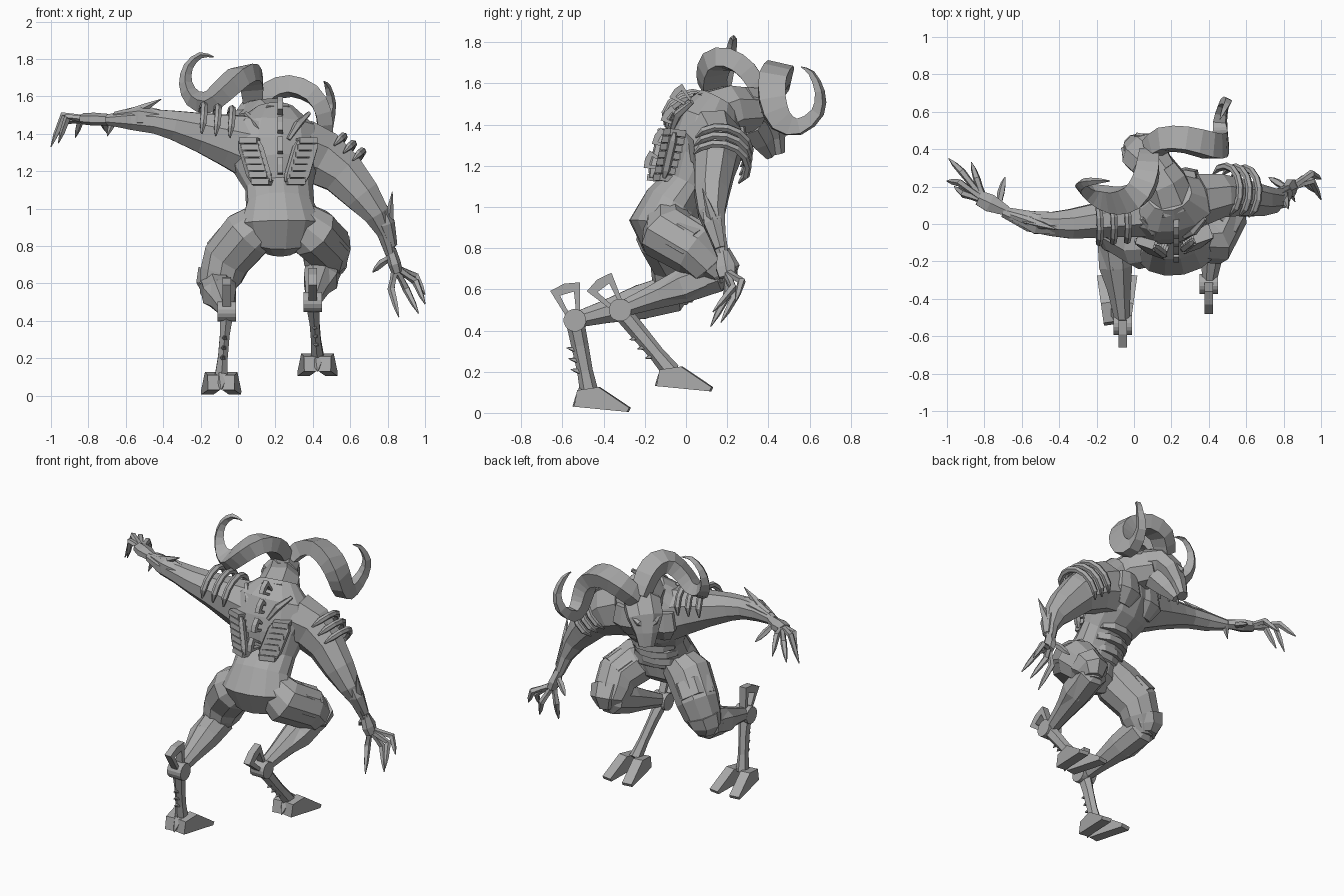
import bpy
import bmesh
from math import sin, cos, pi
from mathutils import Vector, Matrix

if "Cube" in bpy.data.objects:
    bpy.data.objects.remove(bpy.data.objects["Cube"], do_unlink=True)

STONE = (.4, .4, .4, 1)
stone = bpy.data.materials.new("stone_grey")
stone.use_nodes = True
stone.diffuse_color = STONE
stone.node_tree.nodes["Principled BSDF"].inputs["Base Color"].default_value = STONE

X, Y, Z = Vector((1, 0, 0)), Vector((0, 1, 0)), Vector((0, 0, 1))
LATERAL = Vector((.97, .24, 0))      # shoulder line
FORWARD = Vector((-.24, .97, 0))     # chest direction


def finish(name, bm):
    bmesh.ops.recalc_face_normals(bm, faces=bm.faces[:])
    mesh = bpy.data.meshes.new(name)
    bm.to_mesh(mesh)
    bm.free()
    mesh.materials.append(stone)
    obj = bpy.data.objects.new(name, mesh)
    bpy.context.collection.objects.link(obj)
    return obj


def loft(name, points, radii, sides=8, ref=X):
    """Faceted tube through points; each radius is a number or a (width, depth) pair."""
    bm = bmesh.new()
    points = [Vector(p) for p in points]
    last = len(points) - 1
    side, rings = Vector(ref), []
    for i, (p, r) in enumerate(zip(points, radii)):
        width, depth = r if isinstance(r, tuple) else (r, r)
        along = (points[min(i + 1, last)] - points[max(i - 1, 0)]).normalized()
        side = (side - along * side.dot(along)).normalized()
        across = along.cross(side)
        angles = [2 * pi * (k + .5) / sides for k in range(sides)]
        rings.append([bm.verts.new(p + side * cos(a) * width + across * sin(a) * depth)
                      for a in angles])
    for low, high in zip(rings, rings[1:]):
        for k in range(sides):
            n = (k + 1) % sides
            bm.faces.new((low[k], low[n], high[n], high[k]))
    bm.faces.new(rings[0])
    bm.faces.new(rings[-1])
    return finish(name, bm)


def rounded(values):
    """Insert a spline midpoint between each pair of neighbouring vectors."""
    values = [Vector(v) for v in values]
    padded = [values[0]] + values + [values[-1]]
    result = []
    for a, b, c, d in zip(padded, padded[1:], padded[2:], padded[3:]):
        result += [b, (b + c) * .5625 - (a + d) * .0625]
    return result + [values[-1]]


def plate(name, outline, origin, u, v, thick, scale=1):
    """Flat outline in the u, v plane, extruded both ways along its normal."""
    bm = bmesh.new()
    u, v = Vector(u).normalized(), Vector(v).normalized()
    normal = u.cross(v).normalized()
    start = Vector(origin) - normal * thick / 2
    face = bm.faces.new([bm.verts.new(start + (u * a + v * b) * scale) for a, b in outline])
    new = bmesh.ops.extrude_face_region(bm, geom=[face])["geom"]
    bmesh.ops.translate(bm, vec=normal * thick,
                        verts=[g for g in new if isinstance(g, bmesh.types.BMVert)])
    return finish(name, bm)


def box(name, centre, size, axes):
    bm = bmesh.new()
    bmesh.ops.create_cube(bm, size=1)
    turn = Matrix([a.normalized() for a in axes]).transposed().to_4x4()
    bmesh.ops.transform(bm, verts=bm.verts[:],
                        matrix=Matrix.Translation(centre) @ turn @ Matrix.Diagonal((*size, 1)))
    return finish(name, bm)


def spike(name, base, tip, radius, ref=X):
    base, tip = Vector(base), Vector(tip)
    return loft(name, [base, base.lerp(tip, .5), tip], [radius, radius * .6, .002], 5, ref)


def hoops(name, start, end, radius, middle):
    """Three raised rib hoops arching over a limb between two points."""
    start, end = Vector(start), Vector(end)
    axis = (end - start).normalized()
    up = (Vector(middle) - axis * axis.dot(middle)).normalized()
    out = axis.cross(up)
    for i in range(3):
        centre = start.lerp(end, i / 2)
        arc = [centre + (up * cos(a) + out * sin(a)) * radius
               for a in [pi * (k / 8 - .5) * 1.1 for k in range(9)]]
        loft(f"{name}_{i}", arc, [.005] + [.02] * 7 + [.005], 6, axis)


# Torso, from crotch to the base of the neck
loft("torso",
     [(.225, -.05, .785), (.23, -.09, .84), (.235, -.12, .92), (.225, -.07, 1.02), (.22, -.01, 1.11),
      (.2, .05, 1.22), (.19, .09, 1.33), (.2, .11, 1.43), (.19, .16, 1.52)],
     [(.1, .07), (.19, .125), (.23, .155), (.185, .135), (.185, .11),
      (.23, .17), (.28, .18), (.24, .16), (.12, .1)], 14, LATERAL)
loft("neck", [(.2, .1, 1.42), (.16, .22, 1.47), (.09, .33, 1.47)], [.15, .13, .11], 8, Z)

# Chest muscles and belly bands
for side in (-1, 1):
    middle = Vector((.18, .1, 1.3)) + FORWARD * .125 + LATERAL * side * .1
    loft("chest_muscle", [middle - Z * .1 - FORWARD * .04, middle - Z * .02, middle + Z * .09],
         [(.06, .03), (.11, .055), (.09, .04)], 8, LATERAL)
for i in range(3):
    centre = Vector((.22 - .004 * i, -.075 + .04 * i, .97 + .06 * i))
    loft("belly_band", [centre - Z * .02 + FORWARD * .03, centre + Z * .02 + FORWARD * .035],
         [(.145, .11), (.15, .105)], 10, LATERAL)

# Head, long-faced, turned towards the right arm
CHEEK = Vector((.7, .7, 0))
loft("head", [(.15, .27, 1.5), (.08, .35, 1.49), (.03, .39, 1.43), (0, .42, 1.34), (-.015, .44, 1.26)],
     [(.09, .09), (.12, .095), (.115, .08), (.075, .055), (.05, .033)], 8, CHEEK)
loft("jaw", [(.1, .32, 1.4), (.05, .37, 1.32), (.01, .41, 1.25)], [.08, .06, .03], 6, CHEEK)
for side in (-1, 1):
    brow = Vector((-.015, .435, 1.42)) + CHEEK * side * .05
    loft("brow", [brow - CHEEK * side * .04 - Z * .03, brow,
                  brow + CHEEK * side * .04 + X * .03 - Y * .03 + Z * .03],
         [.01, .02, .008], 5, Z)

# Curled ribbon horns, broad at the skull and thin at the tip
taper = rounded([(.07, .06), (.085, .065), (.09, .065), (.095, .065), (.09, .06), (.08, .055),
                 (.052, .048), (.036, .036), (.026, .026), (.017, .017), (.003, .003)])
taper = [tuple(t) for t in taper]
loft("left_horn", rounded(
     [(.09, .4, 1.54), (.16, .45, 1.62), (.28, .45, 1.655), (.4, .42, 1.61), (.455, .42, 1.52),
      (.465, .46, 1.42), (.46, .55, 1.39), (.48, .64, 1.46), (.5, .65, 1.56), (.48, .61, 1.65),
      (.46, .56, 1.68)]), taper, 4, Y)
loft("right_horn", rounded(
     [(.08, .37, 1.55), (.075, .3, 1.66), (.055, .22, 1.715), (.005, .15, 1.705), (-.08, .125, 1.63),
      (-.16, .14, 1.57), (-.24, .17, 1.59), (-.28, .2, 1.67), (-.265, .22, 1.76), (-.2, .23, 1.82),
      (-.13, .23, 1.81)]), taper, 4, X)

# Arms
loft("right_arm",
     [(.1, .07, 1.32), (-.05, .04, 1.365), (-.19, .02, 1.405), (-.34, 0, 1.445), (-.44, 0, 1.465),
      (-.56, .015, 1.475), (-.7, .065, 1.475)],
     [(.15, .19), (.12, .15), (.1, .115), .085, .07, .06, .03], 8, Y)
loft("left_arm",
     [(.34, .13, 1.31), (.45, .15, 1.27), (.56, .14, 1.19), (.665, .125, 1.07), (.74, .125, .97),
      (.785, .15, .87), (.815, .18, .76)],
     [(.15, .18), (.125, .16), (.105, .13), (.09, .105), (.07, .075), .045, .03], 8, Y)
spike("right_elbow_spur", (-.58, .02, 1.5), (-.41, -.03, 1.585), .035, Y)
spike("left_elbow_spur", (.8, .15, .88), (.825, .08, 1.09), .035, Y)
loft("right_forearm_guard", [(-.42, -.01, 1.48), (-.52, 0, 1.49), (-.66, .05, 1.49)],
     [.05, .062, .028], 6, Y)
loft("left_forearm_guard", [(.755, .12, 1), (.79, .13, .92), (.825, .165, .8)],
     [.045, .05, .028], 6, Y)
spike("right_wrist_spur", (-.67, .06, 1.46), (-.7, .05, 1.385), .022, Y)
hoops("right_shoulder_hoop", (-.05, .04, 1.4), (-.2, .03, 1.42), .135, Z)
hoops("left_shoulder_hoop", (.48, .17, 1.28), (.58, .16, 1.2), .14, Vector((.5, .6, .6)))

# Hands: palm, then clawed fingers from palm through knuckle to tip
HANDS = {
    "right": ((-.68, .07, 1.475), (-.83, .14, 1.48),
              [((-.92, .28, 1.47), (-.99, .35, 1.38)), ((-.93, .22, 1.5), (-1, .23, 1.33)),
               ((-.91, .16, 1.49), (-.96, .2, 1.35)), ((-.84, .24, 1.48), (-.87, .33, 1.38)),
               ((-.71, .17, 1.44), (-.69, .25, 1.4))]),
    "left": ((.815, .18, .78), (.85, .2, .66),
             [((.82, .2, .57), (.86, .12, .42)), ((.9, .24, .57), (.965, .17, .44)),
              ((.95, .23, .61), (1, .13, .49)), ((.95, .27, .64), (1, .24, .54)),
              ((.77, .22, .71), (.72, .25, .66))]),
}
for hand, (wrist, palm, fingers) in HANDS.items():
    wrist, palm = Vector(wrist), Vector(palm)
    loft(f"{hand}_palm", [wrist, wrist.lerp(palm, .6), palm], [.03, (.055, .035), (.045, .03)], 6, Y)
    for i, (knuckle, tip) in enumerate(fingers):
        knuckle, tip = Vector(knuckle), Vector(tip)
        root = wrist.lerp(palm, .3 if i == 4 else .8)
        loft(f"{hand}_finger_{i}", [root, root.lerp(knuckle, .6), knuckle, knuckle.lerp(tip, .6), tip],
             [.022, .018, .021, .015, .003], 5, (.3, .9, .2))

# Legs: hip, thigh, knee, hock, ankle
FAN = [(-.03, 0), (-.075, .16), (0, .175), (.075, .16), (.03, 0),
       (.012, 0), (.035, .125), (-.035, .125), (-.012, 0)]
TOE = [(-.07, -.07), (-.055, .01), (.05, .025), (.2, -.075), (.19, -.095)]
LEGS = {
    "right": [(.05, -.1, .86), (-.06, -.04, .73), (-.11, -.05, .585), (-.06, -.54, .45), (-.09, -.47, .1)],
    "left": [(.4, -.09, .87), (.475, .05, .79), (.455, .15, .68), (.4, -.32, .5), (.425, -.07, .2)],
}
for leg, joints in LEGS.items():
    hip, thigh, knee, hock, ankle = map(Vector, joints)
    outer = X if leg == "left" else -X
    loft(f"{leg}_thigh", [hip - outer * .1 + Z * .08, hip, thigh, thigh.lerp(knee, .6), knee, knee - Z * .06],
         [.11, .145, .135, .12, .1, .055], 10, X)
    loft(f"{leg}_shin", [knee + Y * .05, knee, knee.lerp(hock, .35), knee.lerp(hock, .7), hock],
         [.05, .1, .09, .06, .04], 8, X)

    # Overlapping armour on the thigh, knee and calf
    shift = outer * .015 + Y * .02
    loft(f"{leg}_thigh_plate", [hip.lerp(thigh, .3) + shift, hip.lerp(thigh, .9) + shift],
         [.13, .13], 7, X)
    loft(f"{leg}_knee_guard", [thigh.lerp(knee, .55) + shift, knee + shift, knee + shift - Z * .05],
         [.115, .1, .06], 7, X)
    calf = outer * .02
    loft(f"{leg}_calf_plate", [knee.lerp(hock, .12) + calf, knee.lerp(hock, .35) + calf,
                               knee.lerp(hock, .6) + calf], [.08, .085, .05], 6, X)

    # Round hock joint with a slotted heel fan
    loft(f"{leg}_hock", [hock - X * .05, hock + X * .05], [.055, .055], 16, Z)
    back = Vector((0, -.28, .96)) if leg == "right" else Vector((0, -.6, .8))
    plate(f"{leg}_heel_fan", FAN, hock + back * .01, X.cross(back), back, .045)

    # Shank with spurs along its rear
    loft(f"{leg}_shank", [hock, hock.lerp(ankle, .35), hock.lerp(ankle, .7), ankle],
         [(.042, .045), (.03, .042), (.03, .038), (.04, .045)], 6, X)
    rear = (ankle - hock).cross(X).normalized()
    rear = -rear if rear.y > 0 else rear
    for step in (.4, .55, .7):
        root = hock.lerp(ankle, step) + rear * .02
        spike(f"{leg}_shank_spur", root, root + rear * .05 + Z * .02, .018)

    # Cloven hoof, two toes turned apart, with a small heel
    for side in (-1, 1):
        ahead = Vector((side * .14, 1, 0))
        plate(f"{leg}_toe", TOE, ankle + X * side * .048, ahead, Z, .065)
    spike(f"{leg}_heel", ankle - Y * .02, ankle - Y * .08 - Z * .07, .04)

# Rib ladders on the back, spreading apart towards the shoulders
for side in (-1, 1):
    edges = {-1: [], 1: []}
    for i in range(7):
        f = i / 6
        out = side * (.085 + .065 * f)
        centre = Vector((.215 + out, -.12 + .05 * f + .015 * side, 1.14 + .22 * f))
        lean = (Z + X * side * .3 + Y * .25).normalized()
        turned = (X + Y * side * .35).normalized()
        normal = turned.cross(lean)
        lean = normal.cross(turned)
        box("back_rib", centre, (.1, .08, .032), (turned, normal, lean))
        for edge in edges:
            edges[edge].append(centre + turned * edge * .05 + normal * .02)
    for edge, path in edges.items():
        loft("rib_ladder_rail", path, [.01] + [.022] * 5 + [.01], 5, X)
    loft("shoulder_blade_strap", [(.21 + side * .06, -.07, 1.37), (.21 + side * .11, -.04, 1.45),
                                  (.21 + side * .17, .03, 1.51)], [.012, .022, .012], 5, X)

# Spine fins
for i in range(4):
    f = i / 3
    root = Vector((.225, -.1 + .12 * f, 1.2 + .3 * f))
    lean = Vector((0, -.85, .3 + .5 * f)).normalized()
    plate("spine_fin", FAN, root, X.cross(lean), lean, .03, .6)
